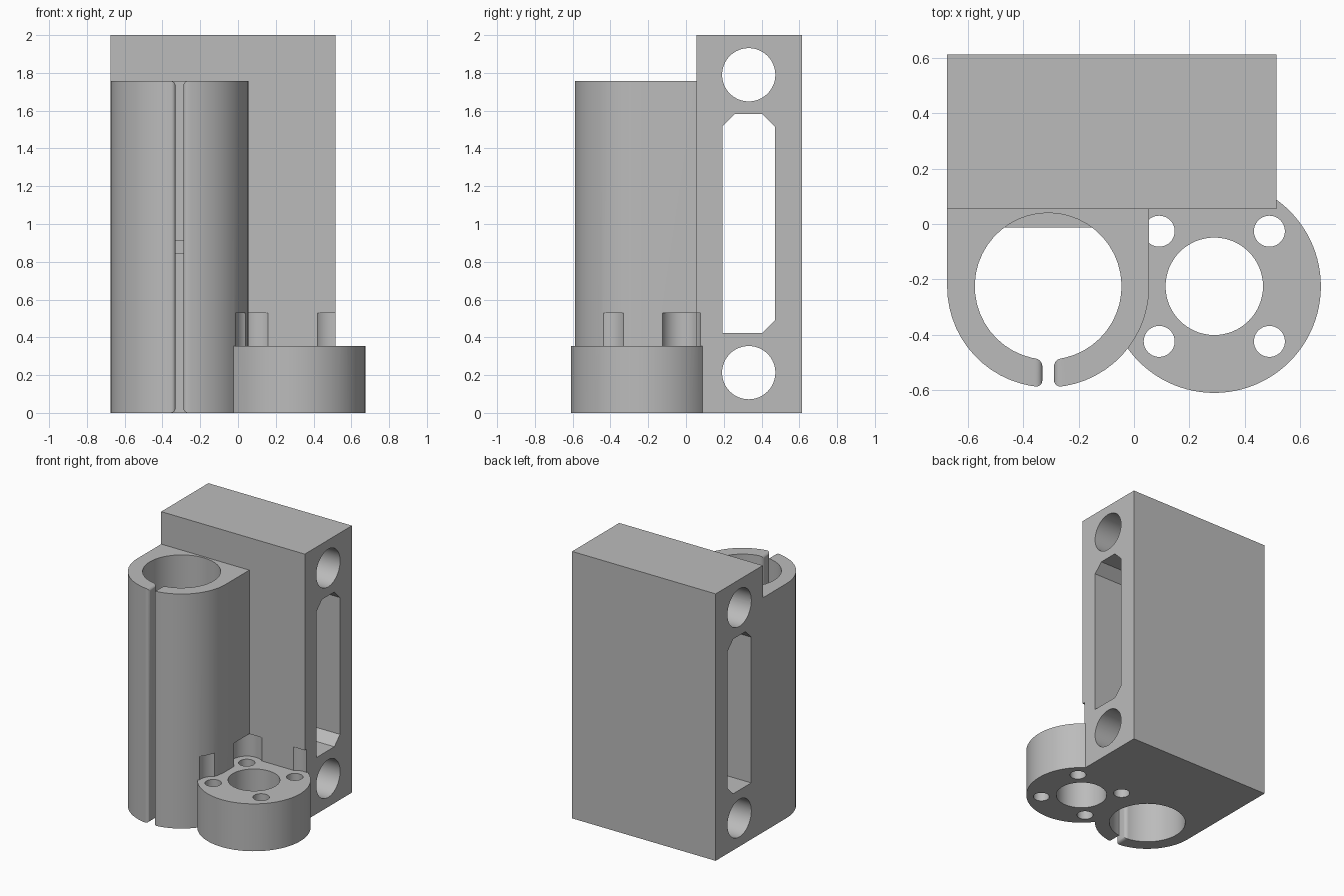
import bpy, bmesh
from math import asin, cos, sin, pi

if "Cube" in bpy.data.objects:
    bpy.data.objects.remove(bpy.data.objects["Cube"])

grey = bpy.data.materials.new("plain_grey")
grey.use_nodes = True
grey.diffuse_color = (0.5, 0.5, 0.5, 1)
grey.node_tree.nodes["Principled BSDF"].inputs["Base Color"].default_value = (0.5, 0.5, 0.5, 1)


def prism(name, outline, low, high, axis="z", lip_test=None, lip_radius=0.025):
    """Extrude a closed outline along z (x, y points) or along x (y, z points)."""
    place = (lambda a, b, h: (a, b, h)) if axis == "z" else (lambda a, b, h: (h, a, b))
    bm = bmesh.new()
    base = bm.faces.new([bm.verts.new(place(a, b, low)) for a, b in outline])
    new = bmesh.ops.extrude_face_region(bm, geom=[base])["geom"]
    bmesh.ops.translate(bm, vec=place(0, 0, high - low),
                        verts=[v for v in new if isinstance(v, bmesh.types.BMVert)])
    bmesh.ops.recalc_face_normals(bm, faces=bm.faces)
    if lip_test:
        edges = {e for f in bm.faces if lip_test(f) for e in f.edges}
        bmesh.ops.bevel(bm, geom=list(edges), offset=lip_radius, segments=5,
                        profile=0.5, affect="EDGES", clamp_overlap=True)
    mesh = bpy.data.meshes.new(name)
    bm.to_mesh(mesh)
    bm.free()
    mesh.materials.append(grey)
    obj = bpy.data.objects.new(name, mesh)
    bpy.context.collection.objects.link(obj)
    return obj


def arc(cx, cy, r, start, end, steps):
    return [(cx + r * cos(start + (end - start) * i / steps),
             cy + r * sin(start + (end - start) * i / steps)) for i in range(steps + 1)]


def circle(cx, cy, r, sides=64):
    return arc(cx, cy, r, 0, 2 * pi, sides)[:-1]


def rect(x0, y0, x1, y1):
    return [(x0, y0), (x1, y0), (x1, y1), (x0, y1)]


def combine(target, other, operation):
    """Apply a boolean and remove the helper."""
    other.hide_render = True
    mod = target.modifiers.new("cut", "BOOLEAN")
    mod.operation, mod.solver, mod.object = operation, "EXACT", other
    bpy.context.view_layer.objects.active = target
    bpy.ops.object.modifier_apply(modifier=mod.name)
    bpy.data.objects.remove(other)


TUBE_X, CUP_X, MID_Y = -0.31, 0.29, -0.225
OUTER, BORE, HALF_SLIT = 0.365, 0.265, 0.021
CUP_TOP = 0.355

# Back block
body = prism("mount_body", rect(-0.675, 0.055, 0.515, 0.613), 0, 2)

# Split clamp tube with a flat back and rounded slit lips
out_gap, in_gap = asin(HALF_SLIT / OUTER), asin(HALF_SLIT / BORE)
back = MID_Y + OUTER - 0.04
outline = (arc(TUBE_X, MID_Y, OUTER, pi, 1.5 * pi - out_gap, 14)
           + arc(TUBE_X, MID_Y, BORE, 1.5 * pi - in_gap, -0.5 * pi + in_gap, 44)
           + arc(TUBE_X, MID_Y, OUTER, -0.5 * pi + out_gap, 0, 14)
           + [(TUBE_X + OUTER, back), (TUBE_X - OUTER, back)])
tube = prism("clamp_tube", outline, 0, 1.757,
             lip_test=lambda f: abs(f.normal.x) > 0.999
             and f.calc_center_median().y < MID_Y - 0.2)

# Round cup, trimmed where the tube passes
cup = prism("round_cup", circle(CUP_X, MID_Y, 0.385, 96), 0, CUP_TOP)
combine(cup, prism("tube_trim", circle(TUBE_X, MID_Y, 0.31), -0.1, 0.5), "DIFFERENCE")

# Stop ledge inside the bore
ledge = prism("stop_ledge", rect(TUBE_X - 0.17, -0.012, TUBE_X + 0.17, 0.05), 0.845, 0.915)

for part in (tube, cup, ledge):
    combine(body, part, "UNION")

# Cup centre hole, bolt holes and the bolt head clearances above them
cutters = [prism("centre_hole", circle(CUP_X, MID_Y, 0.176), -0.1, CUP_TOP + 0.1)]
for dx in (-0.199, 0.199):
    for dy in (-0.199, 0.199):
        spot = (CUP_X + dx, MID_Y + dy)
        cutters.append(prism("bolt_hole", circle(*spot, 0.056, 40), -0.1, CUP_TOP + 0.05))
        cutters.append(prism("head_clearance", circle(*spot, 0.106, 48), CUP_TOP, 0.53))

# Side holes and chamfered slot through the block
for z in (0.213, 1.79):
    cutters.append(prism("side_hole", circle(0.332, z, 0.141), -1, 1, "x"))
slot = [(0.192, 0.423), (0.405, 0.423), (0.472, 0.49), (0.472, 1.515),
        (0.405, 1.582), (0.259, 1.582), (0.192, 1.515)]
cutters.append(prism("side_slot", slot, -1, 1, "x"))
for cutter in cutters:
    combine(body, cutter, "DIFFERENCE")

# Smooth curved walls, keep edges crisp
bpy.ops.object.select_all(action="DESELECT")
body.select_set(True)
bpy.context.view_layer.objects.active = body
bpy.ops.object.shade_smooth_by_angle(angle=0.5)
